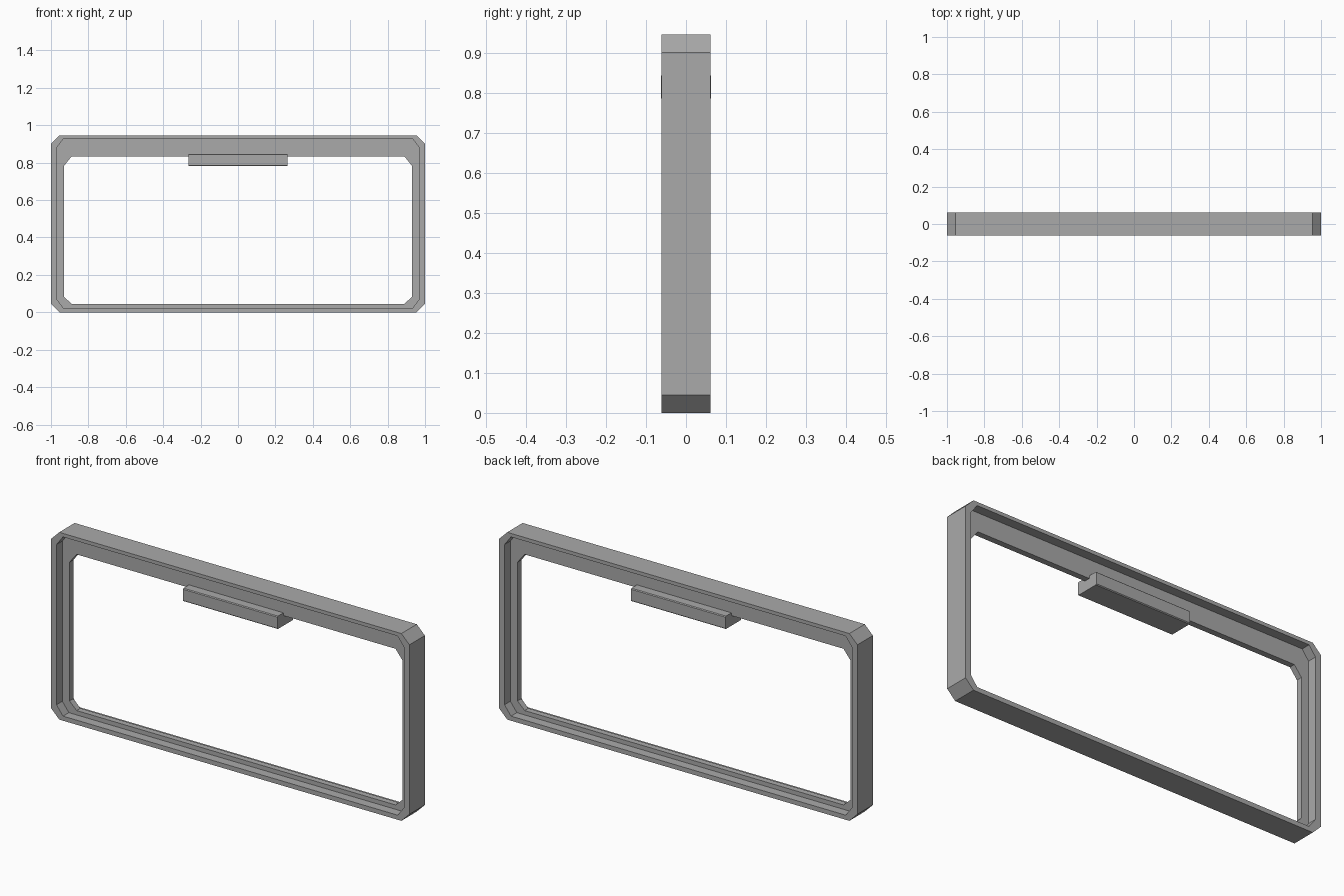
import bpy
import bmesh

cube = bpy.data.objects.get("Cube")
if cube:
    bpy.data.objects.remove(cube, do_unlink=True)

grey = bpy.data.materials.new("plain_grey")
grey.use_nodes = True
colour = (0.4, 0.4, 0.4, 1)
grey.diffuse_color = colour
grey.node_tree.nodes["Principled BSDF"].inputs["Base Color"].default_value = colour


def finish(name, bm):
    bmesh.ops.recalc_face_normals(bm, faces=bm.faces)
    mesh = bpy.data.meshes.new(name)
    bm.to_mesh(mesh)
    bm.free()
    mesh.materials.append(grey)
    obj = bpy.data.objects.new(name, mesh)
    bpy.context.collection.objects.link(obj)
    return obj


def outline(half_width, low, high, cut_x, cut_low, cut_high):
    """Rectangle in x and z with its four corners cut off."""
    inner = half_width - cut_x
    right = [(inner, low), (half_width, low + cut_low),
             (half_width, high - cut_high), (inner, high)]
    return right + [(-x, z) for x, z in reversed(right)]


def bridge(bm, rings):
    """Join each ring of vertices to the next one with quads."""
    for a, b in zip(rings, rings[1:]):
        n = len(a)
        for i in range(n):
            j = (i + 1) % n
            bm.faces.new((a[i], a[j], b[j], b[i]))


# Frame: an outer rim with a thin plate recessed from both sides
outer = outline(1.0, 0.0, 0.945, 0.045, 0.045, 0.045)
rim = outline(0.97, 0.023, 0.927, 0.036, 0.048, 0.048)
opening = outline(0.93, 0.045, 0.833, 0.04, 0.038, 0.05)
FRAME_Y, PLATE_Y = 0.0615, 0.015
section = [(outer, -FRAME_Y), (outer, FRAME_Y), (rim, FRAME_Y), (rim, PLATE_Y),
           (opening, PLATE_Y), (opening, -PLATE_Y), (rim, -PLATE_Y), (rim, -FRAME_Y)]
bm = bmesh.new()
rings = [[bm.verts.new((x, y, z)) for x, z in shape] for shape, y in section]
bridge(bm, rings + rings[:1])
finish("frame", bm)

# Grip: a slotted bar holding the lower edge of the plate, its long edges eased
CLIP_Y, LOW, HIGH, SLOT, EASE = 0.0625, 0.782, 0.847, 0.833, 0.004
half = [(PLATE_Y, SLOT), (PLATE_Y, HIGH), (CLIP_Y - EASE, HIGH), (CLIP_Y, HIGH - EASE),
        (CLIP_Y, LOW + EASE), (CLIP_Y - EASE, LOW)]
profile = half + [(-y, z) for y, z in reversed(half)]
bm = bmesh.new()
ends = [[bm.verts.new((x, y, z)) for y, z in profile] for x in (-0.264, 0.264)]
bridge(bm, ends)
for end in ends:
    bm.faces.new(end)
finish("grip_bar", bm)
